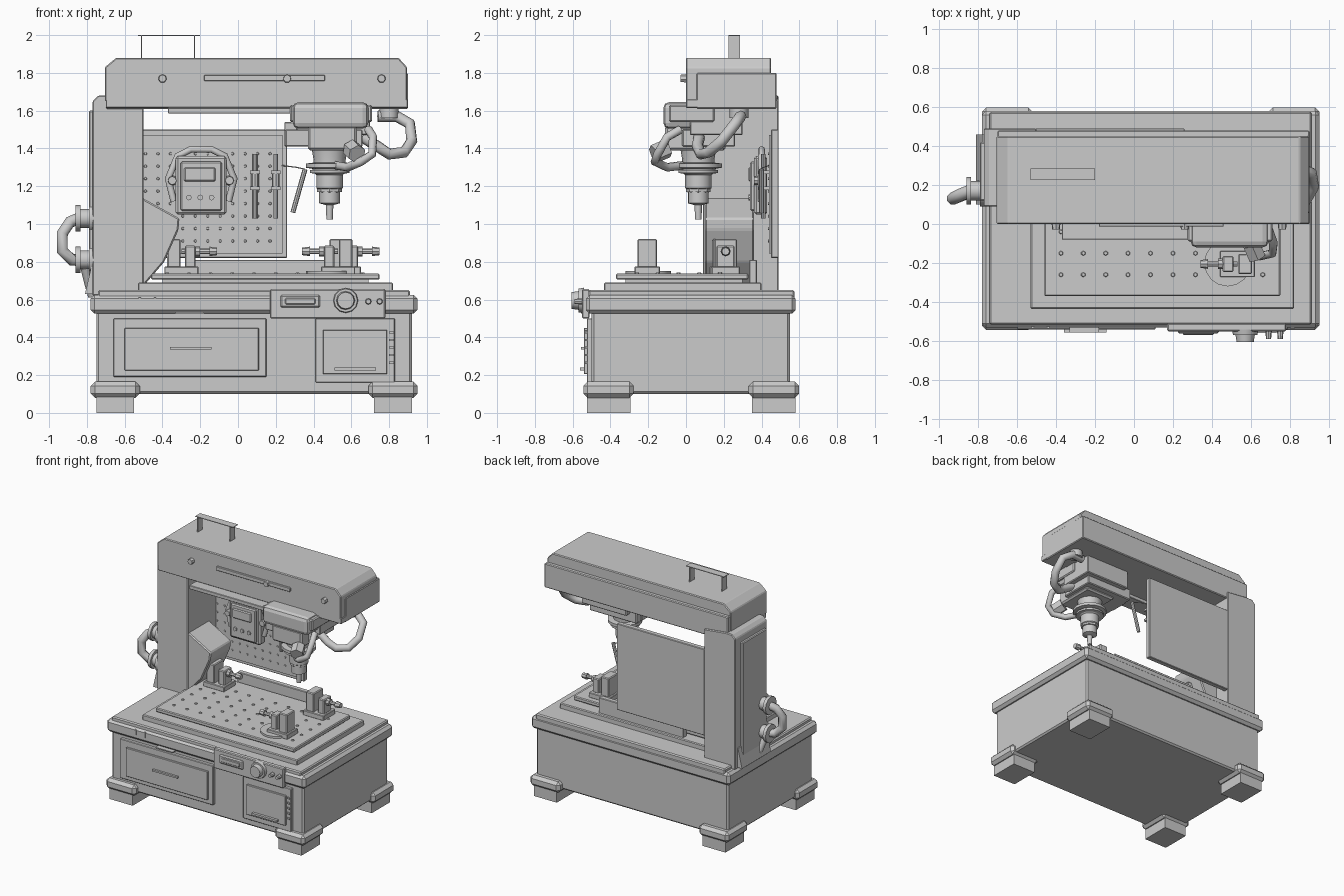
import bpy, bmesh, math
from mathutils import Vector

if "Cube" in bpy.data.objects:
    bpy.data.objects.remove(bpy.data.objects["Cube"])


def finish(name, bm, bevel=0.0, segs=1, smooth=False):
    bmesh.ops.recalc_face_normals(bm, faces=bm.faces)
    if bevel:
        bmesh.ops.bevel(bm, geom=bm.edges[:], offset=bevel, segments=segs, affect='EDGES', profile=0.5)
    me = bpy.data.meshes.new(name)
    bm.to_mesh(me)
    bm.free()
    ob = bpy.data.objects.new(name, me)
    bpy.context.collection.objects.link(ob)
    if smooth:
        me.shade_smooth()
        me.set_sharp_from_angle(angle=math.radians(35))
    return ob


def box(name, x, y, z, bevel=0.0, segs=1):
    bm = bmesh.new()
    bmesh.ops.create_cube(bm, size=1)
    for v in bm.verts:
        for i, (a, b) in enumerate((x, y, z)):
            v.co[i] = a if v.co[i] < 0 else b
    return finish(name, bm, bevel, segs)


def add_cyl(bm, a, b, r1, r2=None, n=12):
    a, b = Vector(a), Vector(b)
    rot = (b - a).to_track_quat('Z', 'Y').to_matrix().to_4x4()
    rot.translation = (a + b) / 2
    bmesh.ops.create_cone(bm, cap_ends=True, segments=n, radius1=r1,
                          radius2=r1 if r2 is None else r2, depth=(b - a).length, matrix=rot)


def cyl(name, a, b, r1, r2=None, n=12):
    bm = bmesh.new()
    add_cyl(bm, a, b, r1, r2, n)
    return finish(name, bm, smooth=n > 10)


def dots(name, points, direction, r, n=6):
    bm = bmesh.new()
    for p in points:
        add_cyl(bm, p, Vector(p) + Vector(direction), r, r * 0.7, n)
    return finish(name, bm)


def extrude(name, profile, y0, y1, bevel=0.0):
    bm = bmesh.new()
    f = bm.faces.new([bm.verts.new((x, y0, z)) for x, z in profile])
    g = bmesh.ops.extrude_face_region(bm, geom=[f])
    for v in g['geom']:
        if isinstance(v, bmesh.types.BMVert):
            v.co.y = y1
    return finish(name, bm, bevel)


def tube(name, pts, r):
    cu = bpy.data.curves.new(name, 'CURVE')
    cu.dimensions = '3D'
    cu.bevel_depth, cu.bevel_resolution, cu.use_fill_caps = r, 2, True
    sp = cu.splines.new('POLY')
    sp.points.add(len(pts) - 1)
    for p, co in zip(sp.points, pts):
        p.co = (*co, 1)
    ob = bpy.data.objects.new(name, cu)
    bpy.context.collection.objects.link(ob)
    return ob


def lathe(name, x, y, profile, n=16):
    bm = bmesh.new()
    rings = [[bm.verts.new((x + r * math.cos(2 * math.pi * i / n), y + r * math.sin(2 * math.pi * i / n), z))
              for i in range(n)] for r, z in profile]
    for a, b in zip(rings, rings[1:]):
        for i in range(n):
            bm.faces.new((a[i], a[(i + 1) % n], b[(i + 1) % n], b[i]))
    bm.faces.new(rings[0])
    bm.faces.new(rings[-1])
    return finish(name, bm, smooth=True)


# Base cabinet and feet
for sx, fx in (('left', -0.65), ('right', 0.82)):
    for sy, fy in (('front', -0.41), ('back', 0.465)):
        box(f'foot_block_{sy}_{sx}', (fx - .1, fx + .1), (fy - .115, fy + .115), (0, .09))
        box(f'foot_pad_{sy}_{sx}', (fx - .13, fx + .13), (fy - .133, fy + .133), (.08, .165), .022)
box('base_cabinet', (-.75, .92), (-.5, .55), (.10, .54), .012)
box('base_top_slab', (-.78, .95), (-.53, .58), (.525, .625), .02)
box('base_top_step', (-.74, .91), (-.515, .575), (.60, .65), .008)
box('bed_tier', (-.53, .82), (-.435, .40), (.64, .69), .006)
box('table_riser', (-.40, .69), (-.32, .30), (.68, .71))
box('work_table', (-.46, .75), (-.37, .33), (.705, .737), .006)
box('table_back_rail', (-.24, .50), (.335, .375), (.68, .81), .004)
dots('table_holes', [(-.375 + .115 * i, y, .735) for i in range(10) for y in (-.26, -.15, -.04, .07, .18)],
     (0, 0, .009), .013)

# Front doors
for nm, x0, x1, z0, z1 in (('left', -.66, .15, .19, .50), ('right', .41, .83, .16, .50)):
    box(f'door_frame_{nm}', (x0, x1), (-.525, -.49), (z0, z1), .004)
box('door_panel_left', (-.60, .11), (-.54, -.51), (.225, .45), .003)
box('door_panel_right', (.45, .79), (-.54, -.51), (.205, .44), .003)
box('door_handle_left', (-.36, -.14), (-.556, -.53), (.335, .348))
box('drawer_handle_right', (.51, .73), (-.56, -.53), (.225, .24))
for i in range(5):
    box(f'vent_slat_{i}', (.80, .825), (-.535, -.52), (.26 + .04 * i, .272 + .04 * i))

# Control strip
box('control_strip', (.17, .78), (-.55, -.51), (.50, .655), .006)
box('control_display_frame', (.225, .435), (-.562, -.54), (.557, .625), .008)
box('control_display', (.25, .41), (-.568, -.55), (.575, .607), .004)
cyl('dial_collar', (.57, -.54, .595), (.57, -.57, .595), .068, .062)
cyl('dial_knob', (.57, -.565, .595), (.57, -.605, .595), .05, .044)
for i, x in enumerate((.69, .75)):
    cyl(f'button_{i}', (x, -.545, .59), (x, -.59, .59), .017, .013, 8)
for i, x in enumerate((-.52, -.44)):
    box(f'slab_tab_{i}', (x - .006, x + .006), (-.537, -.52), (.57, .61))
box('slab_trim', (-.33, -.18), (-.557, -.52), (.525, .533))

# Column and gusset
extrude('column', [(-.77, .62), (-.50, .62), (-.50, 1.66), (-.68, 1.68), (-.74, 1.68), (-.77, 1.65)], .09, .49, .006)
extrude('column_skirt', [(-.81, .63), (-.74, .63), (-.74, .80), (-.775, .78)], .10, .46)
extrude('column_gusset', [(-.51, 1.14), (-.31, 1.03), (-.315, .97), (-.39, .80), (-.51, .66)], .10, .36, .008)
box('column_side_plate', (-.79, -.76), (.12, .42), (.68, 1.60), .006)

# Side coupling with looped pipe
for nm, z in (('upper', 1.03), ('lower', .81)):
    for i, (a, b, r) in enumerate(((-.76, -.79, .08), (-.78, -.84, .05), (-.835, -.86, .07))):
        cyl(f'coupling_{nm}_{i}', (a, .17, z), (b, .17, z), r)
tube('side_pipe', [(-.84, .17, 1.03), (-.89, .15, 1.01), (-.93, .13, .95), (-.93, .13, .86), (-.88, .15, .81),
                   (-.84, .17, .81)], .032)
tube('side_cable', [(-.81, .17, .77), (-.79, .2, .69), (-.77, .22, .62)], .025)

# Overhead beam
extrude('beam_shell', [(-.705, 1.65), (.895, 1.65), (.895, 1.83), (.85, 1.88), (-.645, 1.88), (-.705, 1.83)],
        0, .45, .006)
box('beam_core', (-.70, .90), (.055, .48), (1.61, 1.80), .006)
box('beam_front_lip', (-.70, .90), (.0, .08), (1.615, 1.66), .004)
box('beam_slot', (-.18, .46), (-.014, .01), (1.757, 1.788), .003)
for i, x in enumerate((-.40, .26, .76)):
    cyl(f'beam_bolt_{i}', (x, .01, 1.77), (x, -.028, 1.77), .024, .02, 7)
box('beam_under_rail', (-.37, .28), (-.08, .06), (1.585, 1.615), .003)
for i, x in enumerate((-.51, -.23)):
    box(f'handle_post_{i}', (x - .003, x + .003), (.225, .285), (1.87, 2.0))
box('handle_strap', (-.53, -.20), (.225, .285), (1.995, 2.0))

# Spindle head
box('head_cover', (.29, .69), (-.12, .17), (1.505, 1.645), .03, 2)
box('head_cover_band', (.275, .71), (-.09, .15), (1.54, 1.63), .008)
box('head_slide', (.31, .70), (.02, .30), (1.47, 1.63), .006)
box('head_housing', (.37, .63), (-.11, .21), (1.39, 1.52), .012)
box('head_side_plate', (.25, .66), (-.02, .26), (1.41, 1.50), .006)
box('head_rear_bracket', (.245, .33), (.05, .20), (1.41, 1.54), .005)
lathe('spindle', .485, .065, [(.095, 1.40), (.085, 1.34), (.085, 1.325), (.125, 1.32), (.125, 1.298), (.09, 1.292),
      (.09, 1.275), (.07, 1.26), (.07, 1.19), (.055, 1.18), (.055, 1.11), (.02, 1.10), (.017, 1.025)])
lathe('spindle_ring', .485, .065, [(.06, 1.265), (.105, 1.27), (.105, 1.285), (.06, 1.29)])
lathe('spindle_nut', .485, .065, [(.04, 1.165), (.066, 1.17), (.066, 1.235), (.04, 1.24)], 8)
cyl('hose_port', (.60, -.10, 1.40), (.63, -.17, 1.37), .05, n=6)
tube('head_hose', [(.69, -.03, 1.50), (.715, -.10, 1.46), (.71, -.15, 1.37), (.65, -.165, 1.33), (.58, -.10, 1.30),
                   (.52, -.02, 1.31)], .023)
tube('supply_hose', [(.74, .28, 1.57), (.84, .29, 1.57), (.91, .26, 1.53), (.92, .19, 1.44), (.88, .12, 1.38),
                     (.80, .08, 1.37), (.74, .06, 1.41), (.66, .07, 1.46)], .03)
cyl('hose_socket', (.80, .28, 1.56), (.80, .28, 1.62), .05)

# Tool board with peg holes
box('tool_board', (-.505, .26), (.45, .49), (.82, 1.50), .004)
box('tool_board_face', (-.50, .235), (.44, .455), (.845, 1.47))
dots('board_pegs', [(-.49 + .066 * i, .442, .91 + .066 * j) for i in range(11) for j in range(8)],
     (0, -.008, 0), .009)

# Hung control pendant
box('pendant_body', (-.33, -.06), (.36, .43), (1.05, 1.36), .012)
box('pendant_face', (-.305, -.085), (.34, .37), (1.07, 1.33), .008)
box('pendant_screen', (-.285, -.12), (.33, .35), (1.225, 1.30), .007)
tube('pendant_guard', [(-.34, .40, 1.12), (-.37, .40, 1.24), (-.32, .40, 1.36), (-.25, .40, 1.395),
                       (-.14, .40, 1.395), (-.07, .40, 1.36), (-.02, .40, 1.24), (-.05, .40, 1.12)], .018)
for i, x in enumerate((-.348, -.045)):
    cyl(f'pendant_knob_{i}', (x, .43, 1.23), (x, .36, 1.23), .028, .022, 8)
for i in range(3):
    cyl(f'pendant_button_{i}', (-.26 + .06 * i, .345, 1.14), (-.26 + .06 * i, .33, 1.14), .015, n=8)

# Hung tools
for i, x in enumerate((.09, .20)):
    cyl(f'tool_rod_{i}', (x, .41, 1.03), (x, .41, 1.37), .012, n=8)
    cyl(f'tool_grip_{i}', (x, .41, 1.19), (x, .41, 1.28), .02, n=8)
    for j, z in enumerate((1.19, 1.275)):
        box(f'tool_clip_{i}_{j}', (x - .026, x + .026), (.385, .445), (z - .009, z + .009))
cyl('probe_wand', (.29, .40, 1.06), (.355, .40, 1.29), .013, n=8)
tube('probe_cable', [(.355, .40, 1.29), (.31, .41, 1.30), (.23, .44, 1.31)], .003)


# Work clamps: base, two jaws, and screw pointing along s
def clamp(nm, x, y, s, w):
    def rng(a, b):
        return tuple(sorted((x + s * a, x + s * b)))
    box(f'clamp_base_{nm}', rng(-.09, .09), (y - w - .015, y + w + .015), (.735, .775), .004)
    box(f'clamp_fixed_jaw_{nm}', rng(-.075, -.005), (y - w, y + w), (.77, .92), .006)
    box(f'clamp_moving_jaw_{nm}', rng(.02, .075), (y - w * .8, y + w * .8), (.77, .885), .006)
    cyl(f'clamp_screw_{nm}', (x, y, .855), (x + s * .17, y, .855), .014, n=8)
    cyl(f'clamp_nut_{nm}', (x + s * .07, y, .855), (x + s * .10, y, .855), .027, n=8)
    cyl(f'clamp_knob_{nm}', (x + s * .15, y, .855), (x + s * .19, y, .855), .025, .02, 8)


clamp('left', -.30, .20, 1, .06)
clamp('right', .56, .21, 1, .06)
clamp('front', .53, -.205, -1, .052)
cyl('front_turntable', (.48, -.2, .73), (.48, -.2, .752), .12, n=16)
